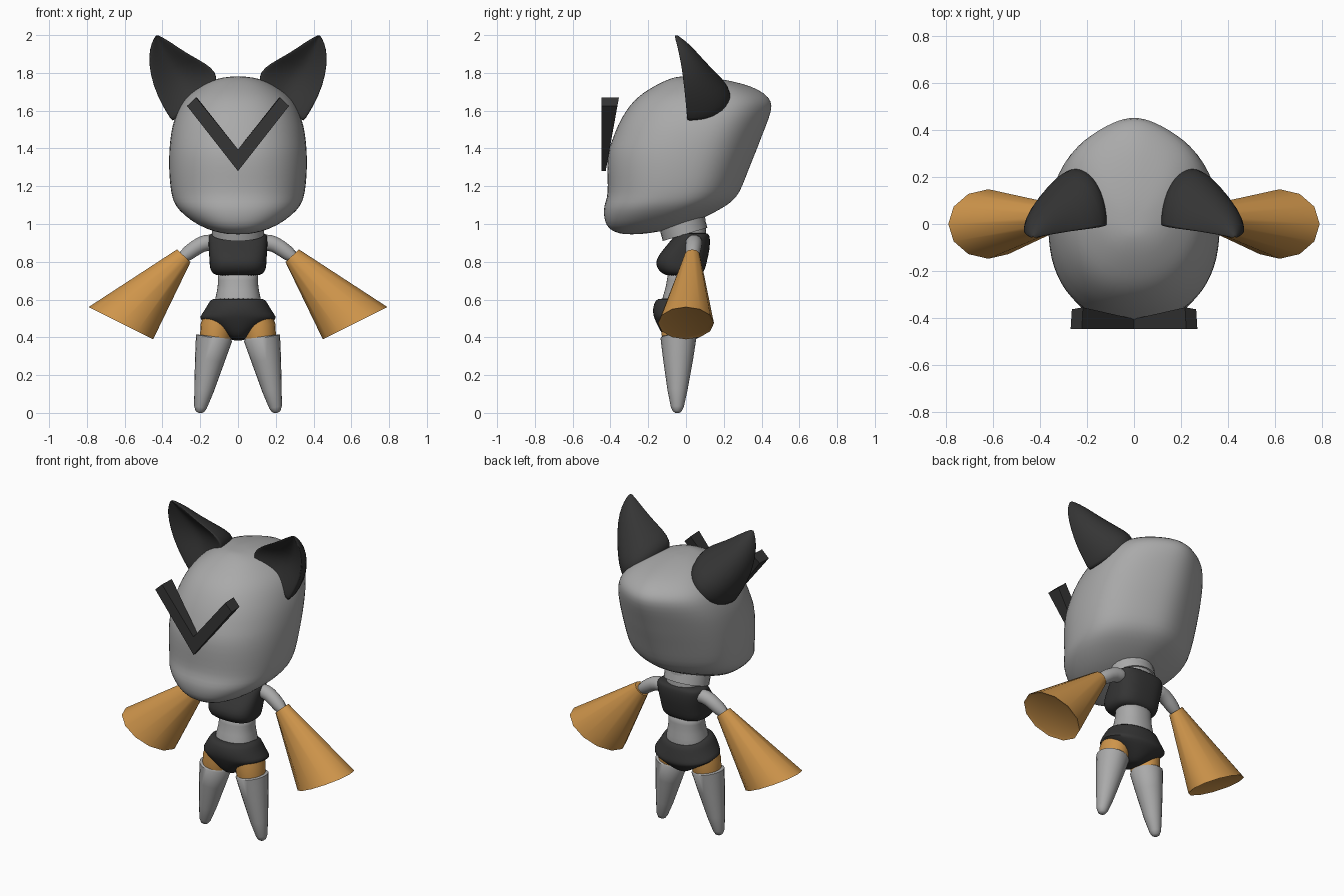
import bpy, bmesh, math
from mathutils import Vector


def mat(name, rgb):
    m = bpy.data.materials.new(name)
    m.diffuse_color = (*rgb, 1)
    return m


GREY = mat("light grey", (0.40, 0.40, 0.40))
BLACK = mat("charcoal", (0.035, 0.035, 0.035))
ORANGE = mat("orange", (0.62, 0.30, 0.07))


def loft(name, rings, material, subdiv=0, angle=50):
    """Skin a list of equal-length rings and cap both ends."""
    bm = bmesh.new()
    rows = [[bm.verts.new(p) for p in r] for r in rings]
    n = len(rows[0])
    for a, b in zip(rows, rows[1:]):
        for i in range(n):
            j = (i + 1) % n
            bm.faces.new((a[i], a[j], b[j], b[i]))
    bm.faces.new(rows[0][::-1])
    bm.faces.new(rows[-1])
    bmesh.ops.recalc_face_normals(bm, faces=bm.faces)
    me = bpy.data.meshes.new(name)
    bm.to_mesh(me)
    bm.free()
    me.materials.append(material)
    ob = bpy.data.objects.new(name, me)
    bpy.context.collection.objects.link(ob)
    if subdiv:
        s = ob.modifiers.new("smooth", 'SUBSURF')
        s.levels = s.render_levels = subdiv
    bpy.ops.object.select_all(action='DESELECT')
    ob.select_set(True)
    bpy.context.view_layer.objects.active = ob
    bpy.ops.object.shade_smooth_by_angle(angle=math.radians(angle))
    return ob


def slices(name, rows, material, mid=0.5, square=1.0, n=28, subdiv=1, point=0.0, drop=0.0):
    """Body from slices (z, front y, back y, half width); the back can be pointed or dropped."""
    rings = []
    for z, yf, yb, w in rows:
        yc = yf + mid * (yb - yf)
        ring = []
        for i in range(n):
            a = 2 * math.pi * i / n
            c, s = math.cos(a), math.sin(a)
            x = w * math.copysign(abs(c) ** square, c)
            y = math.copysign(abs(s) ** square, s) * (yb - yc if s > 0 else yc - yf)
            back = max(s, 0)
            ring.append((x * (1 - point * back ** 4), yc + y, z - drop * max(y, 0)))
        rings.append(ring)
    return loft(name, rings, material, subdiv, 80)


def tube(name, pts, material, n=20, subdiv=0):
    """Round tube through (centre, radius in the front plane, radius in y[, ring direction])."""
    rings = []
    for k, (p, r, ry, *direction) in enumerate(pts):
        a = Vector(pts[max(k - 1, 0)][0])
        b = Vector(pts[min(k + 1, len(pts) - 1)][0])
        u = Vector((0, 1, 0)).cross(b - a).normalized()
        if direction:
            u = Vector(direction[0]).normalized()
        rings.append([Vector(p) + u * r * math.cos(t) + Vector((0, ry * math.sin(t), 0))
                      for t in (2 * math.pi * i / n for i in range(n))])
    return loft(name, rings, material, subdiv)


# Head: egg shape leaning back, with a soft muzzle lip
slices("head", [
    (0.945, -0.33, -0.25, 0.05), (0.958, -0.385, -0.14, 0.12),
    (0.99, -0.425, 0.00, 0.208), (1.045, -0.437, 0.12, 0.285),
    (1.095, -0.437, 0.215, 0.333), (1.14, -0.418, 0.27, 0.35),
    (1.20, -0.415, 0.30, 0.361), (1.30, -0.42, 0.337, 0.368),
    (1.39, -0.415, 0.375, 0.366), (1.45, -0.39, 0.397, 0.36),
    (1.52, -0.365, 0.425, 0.35), (1.60, -0.32, 0.455, 0.323),
    (1.65, -0.28, 0.455, 0.295), (1.69, -0.235, 0.42, 0.258),
    (1.73, -0.17, 0.35, 0.20), (1.76, -0.11, 0.23, 0.145),
    (1.777, -0.06, 0.12, 0.075), (1.781, -0.03, 0.06, 0.03)],
    GREY, mid=0.54, square=0.88, n=32, point=0.42)

# Neck: short collar tilted back, and a neck core
loft("collar", [[(0.138 * math.cos(t), cy + 0.118 * math.sin(t), cz + 0.035 * math.sin(t))
                 for t in (2 * math.pi * i / 24 for i in range(24))]
                for cy, cz in ((-0.005, 0.945), (-0.025, 1.02))], GREY)
tube("neck", [((0, 0.05, 0.90), 0.10, 0.06), ((0, 0.0, 1.06), 0.11, 0.10)], GREY)

# Torso
slices("top", [
    (0.725, -0.09, 0.065, 0.10), (0.735, -0.125, 0.088, 0.135),
    (0.765, -0.155, 0.103, 0.15), (0.81, -0.163, 0.113, 0.152),
    (0.86, -0.125, 0.125, 0.155), (0.92, -0.075, 0.129, 0.158),
    (0.945, -0.055, 0.122, 0.155), (0.955, -0.04, 0.11, 0.13)],
    BLACK, square=0.72)
slices("waist", [
    (0.76, -0.10, 0.09, 0.115), (0.70, -0.10, 0.085, 0.105),
    (0.65, -0.112, 0.09, 0.11), (0.58, -0.135, 0.10, 0.128),
    (0.50, -0.13, 0.10, 0.13)], GREY, square=0.9)
slices("briefs", [
    (0.608, -0.14, 0.10, 0.125), (0.600, -0.16, 0.115, 0.148),
    (0.56, -0.177, 0.128, 0.168), (0.52, -0.175, 0.14, 0.195),
    (0.502, -0.168, 0.142, 0.207), (0.48, -0.16, 0.13, 0.172),
    (0.43, -0.135, 0.085, 0.09), (0.40, -0.11, 0.045, 0.05),
    (0.39, -0.08, 0.02, 0.03)], BLACK, square=0.92, drop=0.2)

for side, s in (("left", -1), ("right", 1)):
    # Thigh and tapering stocking leg
    tube(side + "_thigh", [((s * 0.105, -0.035, 0.53), 0.07, 0.088),
                           ((s * 0.112, -0.038, 0.46), 0.087, 0.096),
                           ((s * 0.122, -0.04, 0.38), 0.08, 0.085)], ORANGE)
    tube(side + "_leg", [((s * 0.126, -0.04, 0.404), 0.089, 0.088),
                         ((s * 0.127, -0.04, 0.396), 0.097, 0.095),
                         ((s * 0.15, -0.042, 0.28), 0.079, 0.079),
                         ((s * 0.18, -0.045, 0.12), 0.052, 0.053),
                         ((s * 0.199, -0.046, 0.03), 0.034, 0.034),
                         ((s * 0.202, -0.046, 0.008), 0.023, 0.023),
                         ((s * 0.203, -0.046, 0.0), 0.010, 0.010)], GREY)
    # Bent arm
    tube(side + "_arm", [((s * 0.10, 0.045, 0.90), 0.045, 0.045),
                         ((s * 0.17, 0.042, 0.905), 0.045, 0.045),
                         ((s * 0.22, 0.04, 0.88), 0.043, 0.043),
                         ((s * 0.31, 0.03, 0.81), 0.038, 0.038)], GREY, 16, 1)
    # Flared sleeve with an oblique, slightly recessed end
    rim = (s * 0.34, 0, 0.17)
    tube(side + "_sleeve", [((s * 0.287, 0.033, 0.832), 0.049, 0.042, (s * 0.07, 0, 0.065)),
                            ((s * 0.62, 0.0, 0.475), 0.191, 0.148, rim),
                            ((s * 0.617, 0.001, 0.482), 0.168, 0.128, rim)], ORANGE, 12)

    # Ear: (outer edge, inner edge, back depth, front hollow) from base to tip
    stations = [((0.345, 0.01, 1.535), (0.12, 0.0, 1.735), 0.215, 0.01),
                ((0.355, 0.01, 1.55), (0.113, 0.0, 1.755), 0.235, 0.02),
                ((0.40, 0.0, 1.62), (0.113, -0.01, 1.803), 0.245, 0.05),
                ((0.452, -0.012, 1.73), (0.165, -0.02, 1.85), 0.18, 0.07),
                ((0.475, -0.025, 1.85), (0.265, -0.03, 1.90), 0.115, 0.04),
                ((0.468, -0.04, 1.93), (0.355, -0.042, 1.963), 0.065, 0.015),
                ((0.447, -0.048, 1.98), (0.41, -0.05, 1.994), 0.02, 0.0),
                ((0.435, -0.05, 1.998), (0.425, -0.05, 2.0), 0.004, 0.0)]
    rings = []
    for a, b, back, hollow in stations:
        a, b = Vector(a), Vector(b)
        ring = []
        for i in range(20):
            t = 2 * math.pi * i / 20
            p = a.lerp(b, 0.5 - 0.5 * math.cos(t))
            q = math.sin(t)
            p.y += back * q if q > 0 else hollow * q * q - 0.01 * abs(math.sin(2 * t))
            ring.append((s * p.x, p.y, p.z))
        rings.append(ring)
    loft(side + "_ear", rings, BLACK, 1, 70)

# V-shaped brow plate, thicker toward its upper ends
outline = [(0, 1.28), (0.27, 1.625), (0.222, 1.67), (0, 1.395),
           (-0.222, 1.67), (-0.27, 1.625)]
loft("brow", [[(x, -0.448, z) for x, z in outline],
              [(x * 0.98, -0.425 + 0.07 * (z - 1.28) / 0.39, z) for x, z in outline]],
     BLACK, 0, 20)
